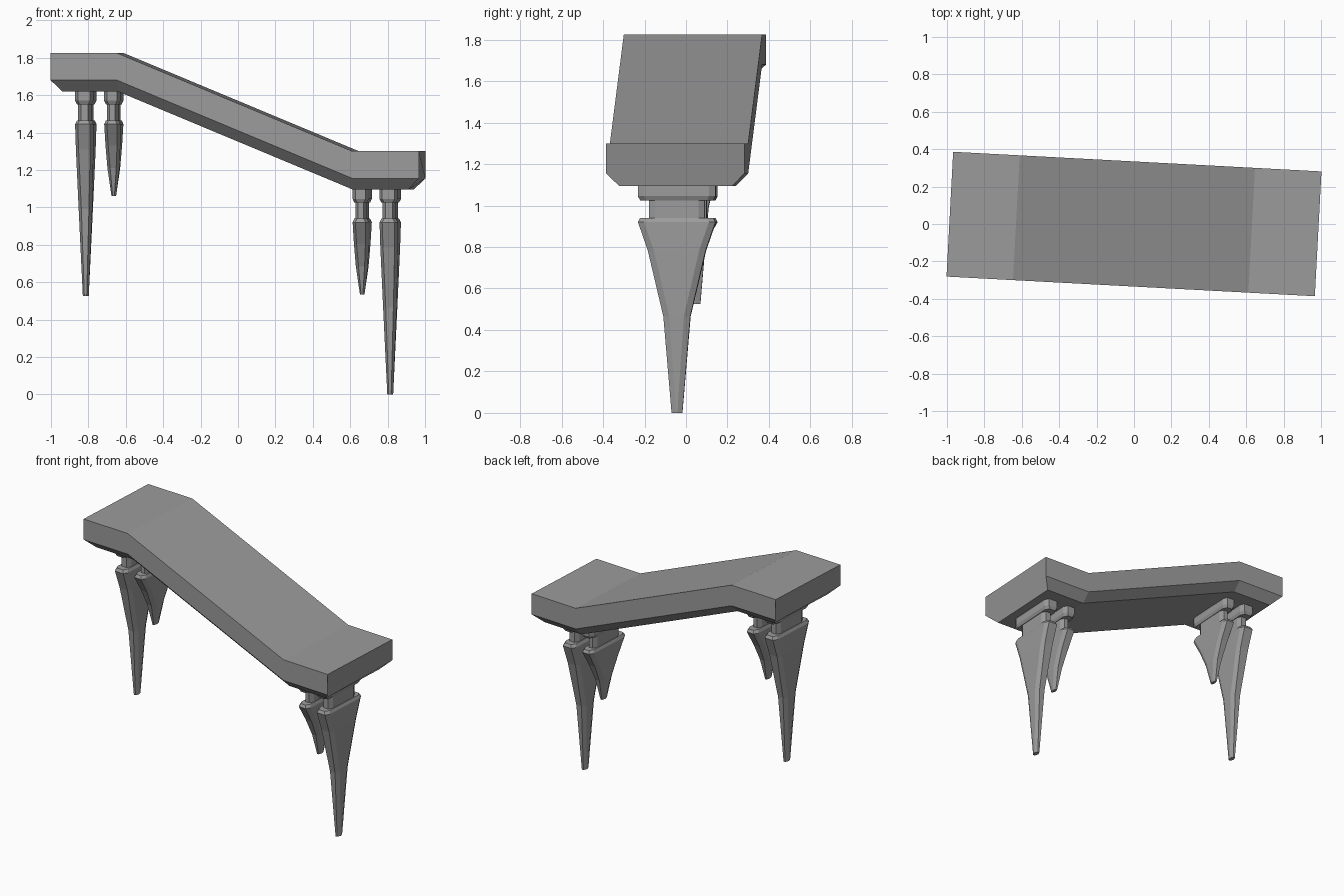
import bpy, math
from mathutils import Matrix

cube = bpy.data.objects.get("Cube")
if cube:
    bpy.data.objects.remove(cube, do_unlink=True)

stone = bpy.data.materials.new("grey stone")
stone.use_nodes = True
GREY = (0.33, 0.33, 0.33, 1)
stone.diffuse_color = GREY
stone.node_tree.nodes["Principled BSDF"].inputs["Base Color"].default_value = GREY

TURN = Matrix.Rotation(math.radians(-3.05), 4, 'Z')


def loft(name, rings):
    """Join equal-sided rings into one closed, flat-shaded solid."""
    n = len(rings[0])
    verts = [TURN @ Matrix.Translation(p).translation for ring in rings for p in ring]
    faces = [(k * n + i, k * n + (i + 1) % n, (k + 1) * n + (i + 1) % n, (k + 1) * n + i)
             for k in range(len(rings) - 1) for i in range(n)]
    faces.append(tuple(reversed(range(n))))
    faces.append(tuple(range(len(verts) - n, len(verts))))
    mesh = bpy.data.meshes.new(name)
    mesh.from_pydata(verts, [], faces)
    mesh.materials.append(stone)
    mesh.validate()
    obj = bpy.data.objects.new(name, mesh)
    bpy.context.collection.objects.link(obj)
    return obj


# Sloping deck: vertical sides, chamfered underside
END, KINK, HALF, INSET = 0.986, 0.63, 0.334, 0.06
HIGH, LOW = 1.825, 1.30


def deck_ring(x, z):
    w = HALF - INSET
    return [(x, HALF, z), (x, -HALF, z), (x, -HALF, z - 0.145),
            (x, -w, z - 0.205), (x, w, z - 0.205), (x, HALF, z - 0.145)]


def deck_end(x, z, inner):
    """End ring whose lowest points are pulled in for the end chamfer."""
    return [(inner if i in (3, 4) else x, p[1], p[2])
            for i, p in enumerate(deck_ring(x, z))]


deck = loft("deck", [deck_end(-END, HIGH, -END + INSET), deck_ring(-KINK, HIGH),
                     deck_ring(KINK, LOW), deck_end(END, LOW, END - INSET)])


# Legs: chamfered rectangular sections, listed as (z, half x, half y) below the deck
def section(cx, top, z, hx, hy):
    bx, by = min(0.016, hx * 0.6), min(0.03, hy * 0.9)
    outline = [(hx, hy - by), (hx - bx, hy), (bx - hx, hy), (-hx, hy - by),
               (-hx, by - hy), (bx - hx, -hy), (hx - bx, -hy), (hx, by - hy)]
    return [(cx + x, y, top + z) for x, y in outline]


COLLAR = [(0.01, 1, 0.187), (-0.05, 1, 0.187), (-0.07, 0.8, 0.177)]
NECK = [(-0.06, 0.72, 0.135), (-0.17, 0.72, 0.135)]
LONG = [(-0.155, 0.8, 0.177), (-0.175, 1, 0.187), (-0.31, 0.96, 0.14),
        (-0.63, 0.74, 0.065), (-1.095, 0.32, 0.026)]
SHORT = [(-0.155, 0.8, 0.177), (-0.175, 1, 0.187), (-0.29, 0.92, 0.12),
         (-0.41, 0.75, 0.065), (-0.56, 0.28, 0.026)]

for side, sign, top in (("left", 1, LOW - 0.205), ("right", -1, HIGH - 0.205)):
    for kind, x, hx, spike in (("outer", 0.815, 0.049, LONG), ("inner", 0.665, 0.043, SHORT)):
        for part, rows in (("collar", COLLAR), ("neck", NECK), ("spike", spike)):
            rings = [section(sign * x, top, z, hx * s, hy) for z, s, hy in reversed(rows)]
            loft(f"{side}_{kind}_leg_{part}", rings)

# Consistent outward normals
import bmesh
for obj in bpy.context.collection.objects:
    if obj.type == 'MESH' and obj.data.materials and obj.data.materials[0] == stone:
        bm = bmesh.new()
        bm.from_mesh(obj.data)
        bmesh.ops.recalc_face_normals(bm, faces=bm.faces)
        bm.to_mesh(obj.data)
        bm.free()
